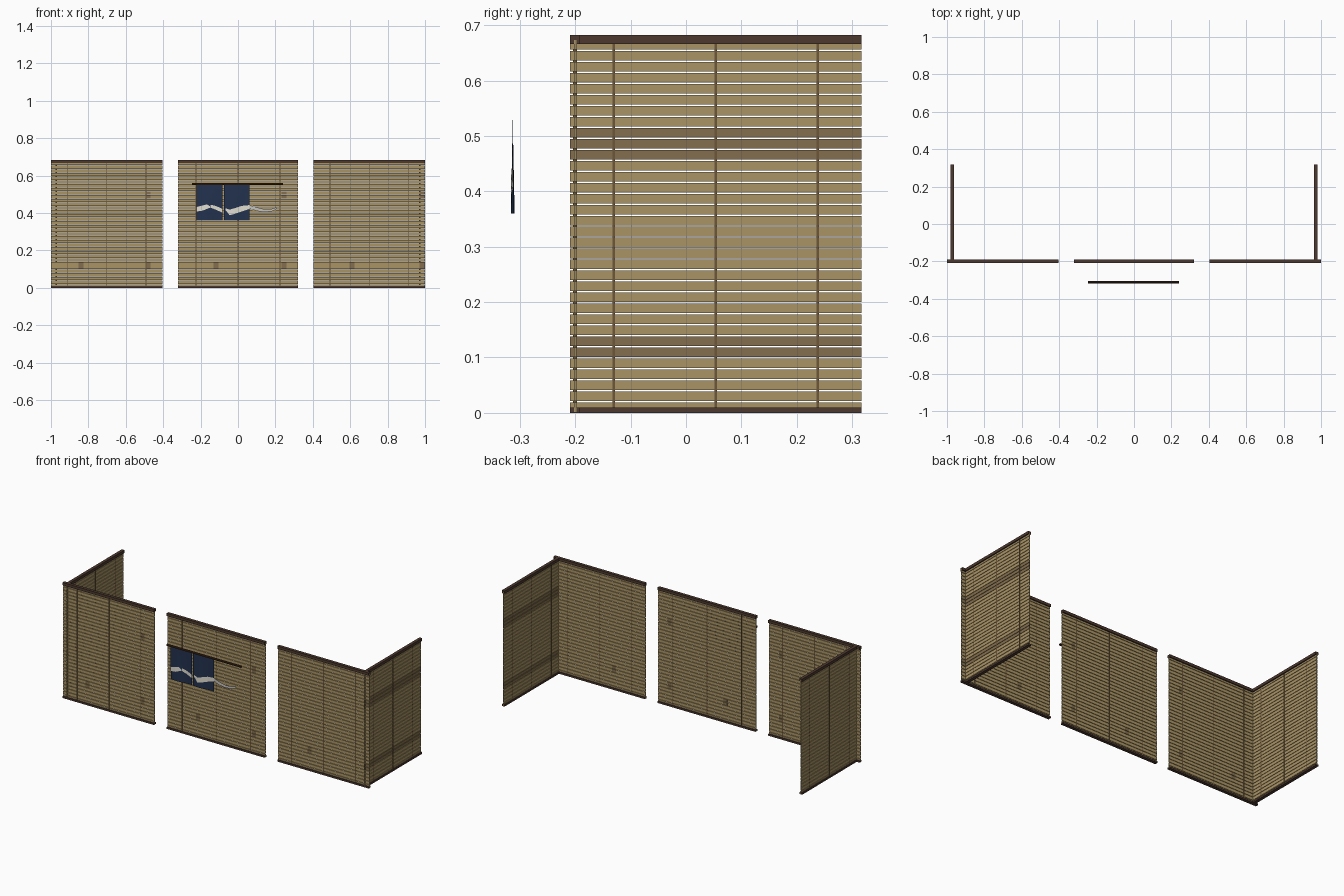
import bpy, bmesh, math

if "Cube" in bpy.data.objects:
    bpy.data.objects.remove(bpy.data.objects["Cube"])


def material(name, r, g, b):
    m = bpy.data.materials.new(name)
    lin = [((c / 255 + 0.055) / 1.055) ** 2.4 for c in (r, g, b)]
    m.diffuse_color = (*lin, 1)
    m.use_nodes = True
    m.node_tree.nodes["Principled BSDF"].inputs["Base Color"].default_value = m.diffuse_color
    return m


BAMBOO = material("bamboo", 170, 148, 102)
DARK_BAMBOO = material("dark bamboo", 131, 111, 77)
CORD = material("cord brown", 108, 86, 58)
FRAME = material("dark frame wood", 76, 56, 46)
ROD = material("rod wood", 62, 40, 26)
NAVY = material("navy cloth", 34, 50, 78)
WHITE = material("white print", 226, 222, 210)
GREY = material("pale print", 196, 194, 188)


def finish(name, bm, mats):
    me = bpy.data.meshes.new(name)
    bm.to_mesh(me)
    bm.free()
    for m in mats:
        me.materials.append(m)
    ob = bpy.data.objects.new(name, me)
    bpy.context.collection.objects.link(ob)
    return ob


def box(bm, lo, hi, mat=0):
    vs = bmesh.ops.create_cube(bm, size=1)["verts"]
    for v in vs:
        for k in range(3):
            v.co[k] = lo[k] + (v.co[k] + 0.5) * (hi[k] - lo[k])
    for f in {f for v in vs for f in v.link_faces}:
        f.material_index = mat


PITCH = 0.01984
HALF = 0.0086


def screen(name, axis, a, b, pos, dark_rows=(), patches=()):
    """Blind running along axis 0 (x) or 1 (y) from a to b, centred at pos."""
    def part(bm, s, e, z0, z1, t, mat=0):
        if axis == 0:
            box(bm, (s, pos - t, z0), (e, pos + t, z1), mat)
        else:
            box(bm, (pos - t, s, z0), (pos + t, e, z1), mat)

    # slats
    bm = bmesh.new()
    for i in range(34):
        z = 0.010 + PITCH * i
        part(bm, a, b, z - HALF, z + HALF, 0.0022, 1 if i in dark_rows else 0)
    # small darker knots
    for c, rows in patches:
        for i in rows:
            z = 0.010 + PITCH * i
            part(bm, max(a, c - 0.013), min(b, c + 0.013), z - HALF, z + HALF, 0.0026, 1)
    finish(name + "_slats", bm, [BAMBOO, DARK_BAMBOO])
    # binding cords
    bm = bmesh.new()
    for k in (-0.35, 0, 0.35):
        c = (a + b) / 2 + k * (b - a)
        part(bm, c - 0.0022, c + 0.0022, 0.005, 0.67, 0.0036)
    finish(name + "_cords", bm, [CORD])
    # top and bottom rails
    bm = bmesh.new()
    part(bm, a, b, 0.666, 0.682, 0.009)
    part(bm, a, b, 0.0, 0.010, 0.009)
    finish(name + "_rails", bm, [FRAME])


LOW, HIGH = (5, 6), (24, 25)
screen("front_left_screen", 0, -1.0, -0.403, -0.2,
       patches=[(-0.84, LOW), (-0.482, LOW), (-0.482, HIGH)])
screen("front_centre_screen", 0, -0.32, 0.32, -0.2,
       patches=[(-0.118, LOW), (0.245, LOW), (0.245, HIGH)])
screen("front_right_screen", 0, 0.403, 1.0, -0.2,
       patches=[(0.61, LOW), (0.985, LOW), (0.985, HIGH)])
screen("left_side_screen", 1, -0.209, 0.317, -0.972)
screen("right_side_screen", 1, -0.209, 0.317, 0.972, dark_rows=(5, 6, 23, 24, 25))

# curtain rod: open tube
bm = bmesh.new()
bmesh.ops.create_cone(bm, cap_ends=False, segments=8, radius1=0.0065, radius2=0.0065, depth=0.486)
for v in bm.verts:
    x, y, z = v.co
    v.co = (z - 0.002, -0.311 + y, 0.555 + x)
rod = finish("curtain_rod", bm, [ROD])


def cloth_y(x, z):
    t = max(0.0, (0.53 - z) / 0.17)
    return -0.3128 + 0.0034 * t * math.sin(x * 45)


def sheet(bm, columns, rows, lift=0.0):
    """Cloth strip from columns of (x, z bottom, z top)."""
    grid = []
    for x, z0, z1 in columns:
        col = []
        for r in range(rows + 1):
            z = z0 + (z1 - z0) * r / rows
            col.append(bm.verts.new((x, cloth_y(x, z) - lift, z)))
        grid.append(col)
    for p, q in zip(grid, grid[1:]):
        for r in range(rows):
            bm.faces.new((p[r], q[r], q[r + 1], p[r + 1]))


# two hanging cloth panels
for name, x0, x1 in (("curtain_left", -0.221, -0.083), ("curtain_right", -0.076, 0.062)):
    bm = bmesh.new()
    sheet(bm, [(x0 + (x1 - x0) * i / 10, 0.36, 0.555) for i in range(11)], 8)
    finish(name, bm, [NAVY])

# printed wave on the cloth, and its loose tail
bm = bmesh.new()
sheet(bm, [(-0.221, 0.408, 0.432), (-0.19, 0.412, 0.44), (-0.165, 0.422, 0.446), (-0.15, 0.428, 0.436)], 1, 0.0008)
sheet(bm, [(-0.147, 0.428, 0.444), (-0.12, 0.418, 0.438), (-0.083, 0.402, 0.422)], 1, 0.0008)
sheet(bm, [(-0.066, 0.415, 0.425), (-0.045, 0.388, 0.418), (-0.02, 0.394, 0.425),
           (0.02, 0.408, 0.438), (0.062, 0.422, 0.442)], 1, 0.0008)
finish("wave_print", bm, [WHITE])
bm = bmesh.new()
sheet(bm, [(0.062, 0.422, 0.442), (0.10, 0.411, 0.43), (0.14, 0.404, 0.42),
           (0.18, 0.409, 0.422), (0.205, 0.418, 0.43)], 1, 0.0008)
finish("wave_tail", bm, [GREY])
